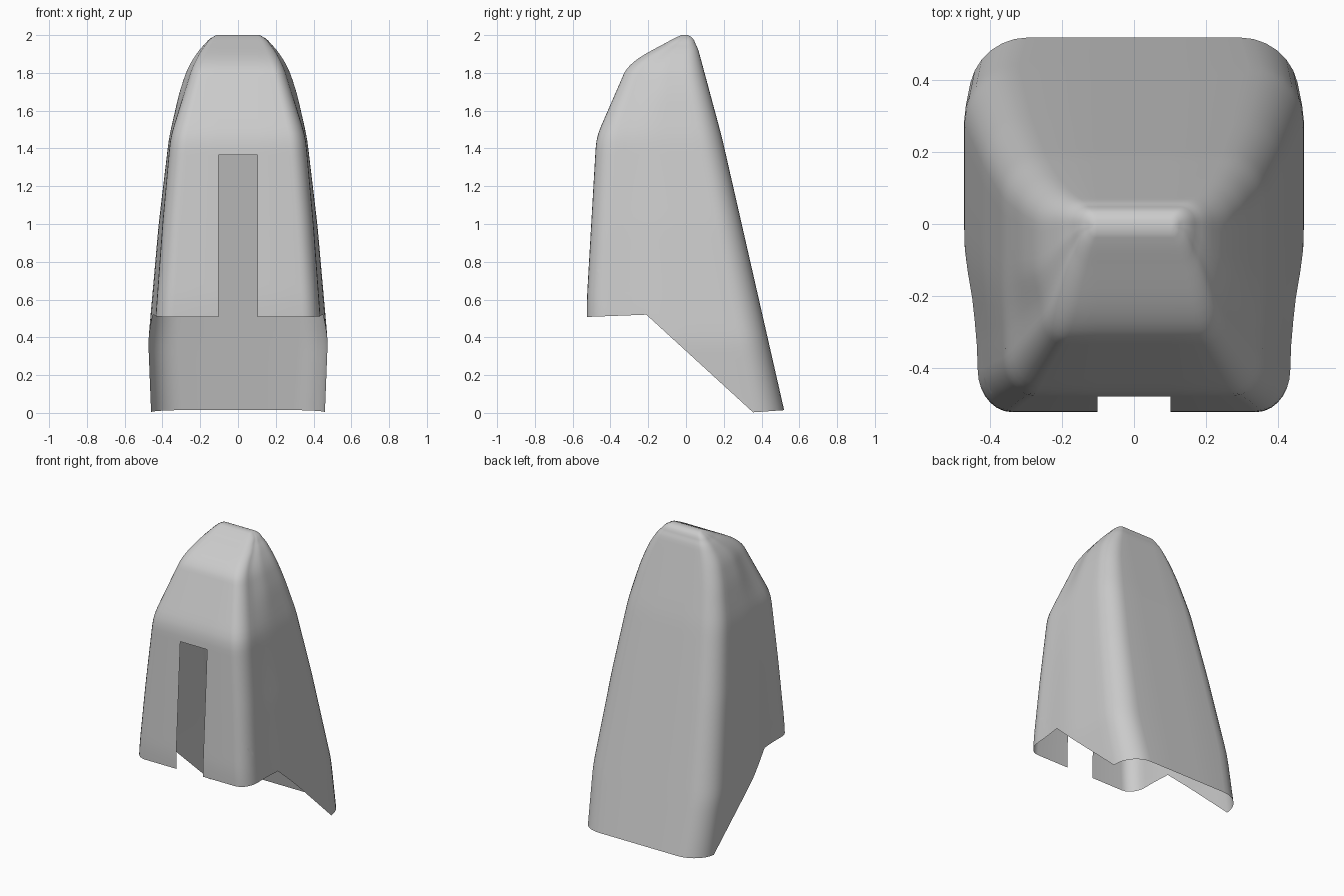
import bpy, bmesh, math
from mathutils import Vector

cube = bpy.data.objects.get("Cube")
if cube:
    bpy.data.objects.remove(cube)

# Profile tracks: (height, value)
FRONT = [(0, -.52), (.6, -.525), (1.46, -.475), (1.85, -.305), (1.975, -.08), (2, -.025)]
BACK = [(0, .523), (1.46, .19), (1.96, .055), (1.985, .04), (2, .01)]
WIDTH = [(0, .46), (.38, .475), (1, .42), (1.46, .365), (1.7, .31), (1.84, .262), (1.97, .17), (2, .115)]
FRONT_WIDTH = [(0, .45), (.5, .437), (1, .4), (1.46, .358), (1.84, .24), (1.97, .165), (2, .115)]
FRONT_RADIUS = [(0, .1), (1.46, .085), (1.84, .06), (1.97, .04), (2, .012)]
BACK_RADIUS = [(0, .165), (1.46, .12), (1.84, .09), (1.97, .045), (2, .012)]
LOWER_EDGE = [(-.6, .505), (-.21, .52), (.355, .003), (.6, .02)]
SLOT_HALF, SLOT_TOP = .102, 1.365


def linear(track, v):
    for (a, p), (b, q) in zip(track, track[1:]):
        if v <= b:
            return p + (q - p) * (v - a) / (b - a)
    return track[-1][1]


def soft(track, z):
    # Averaging over a small window rounds the bends
    w = min(.05, z, 2 - z)
    return sum(linear(track, z + w * k / 4) for k in range(-4, 5)) / 9


def ring(z):
    yf, yb, w, wf, rf, rb = (soft(t, z) for t in
                             (FRONT, BACK, WIDTH, FRONT_WIDTH, FRONT_RADIUS, BACK_RADIUS))
    half = []
    ry = rf * 1.25
    for k in range(8):
        a = math.pi / 2 * k / 7
        half.append((wf - rf + rf * math.sin(a), yf + ry - ry * math.cos(a)))
    for k in range(1, 10):
        t = k / 10
        s = min(1, t / .55)
        x = wf + (w - wf) * s * s * (3 - 2 * s)
        half.append((x, yf + ry + (yb - rb - yf - ry) * t))
    for k in range(8):
        a = math.pi / 2 * k / 7
        half.append((w - rb + rb * math.cos(a), yb - rb + rb * math.sin(a)))
    outline = half + [(-x, y) for x, y in reversed(half)]
    return [Vector((x, y, z)) for x, y in outline]


# Lofted open shell
bm = bmesh.new()
levels = [i * .04 for i in range(45)] + [1.78 + i * .02 for i in range(9)]
levels += [1.95, 1.96, 1.97, 1.98, 1.987, 1.994, 2]
loops = [[bm.verts.new(p) for p in ring(z)] for z in levels]
for low, high in zip(loops, loops[1:]):
    for i in range(len(low)):
        j = (i + 1) % len(low)
        bm.faces.new((low[i], low[j], high[j], high[i]))
bm.faces.new(loops[-1])


def slice_mesh(point, normal):
    bmesh.ops.bisect_plane(bm, geom=bm.verts[:] + bm.edges[:] + bm.faces[:],
                           plane_co=point, plane_no=normal, dist=1e-5)


# Angled lower edge and front slot
for (ya, za), (yb, zb) in zip(LOWER_EDGE, LOWER_EDGE[1:]):
    slice_mesh((0, ya, za), (0, za - zb, yb - ya))
slice_mesh((0, 0, SLOT_TOP), (0, 0, 1))
for side in (-1, 1):
    slice_mesh((side * SLOT_HALF, 0, 0), (1, 0, 0))


def cut_away(face):
    c = face.calc_center_median()
    in_slot = abs(c.x) < SLOT_HALF and c.z < SLOT_TOP and c.y < -.4
    return in_slot or c.z < linear(LOWER_EDGE, c.y)


bmesh.ops.delete(bm, geom=[f for f in bm.faces if cut_away(f)], context='FACES')
bmesh.ops.recalc_face_normals(bm, faces=bm.faces[:])
if max(bm.faces, key=lambda f: f.calc_center_median().z).normal.z < 0:
    bmesh.ops.reverse_faces(bm, faces=bm.faces[:])

mesh = bpy.data.meshes.new("shell_cover")
bm.to_mesh(mesh)
bm.free()
cover = bpy.data.objects.new("shell_cover", mesh)
bpy.context.collection.objects.link(cover)

# Plain grey finish
grey = bpy.data.materials.new("plain_grey")
grey.use_nodes = True
colour = (.6, .6, .6, 1)
grey.diffuse_color = colour
grey.node_tree.nodes["Principled BSDF"].inputs["Base Color"].default_value = colour
mesh.materials.append(grey)

bpy.context.view_layer.objects.active = cover
cover.select_set(True)
bpy.ops.object.shade_smooth_by_angle(angle=math.radians(50))
